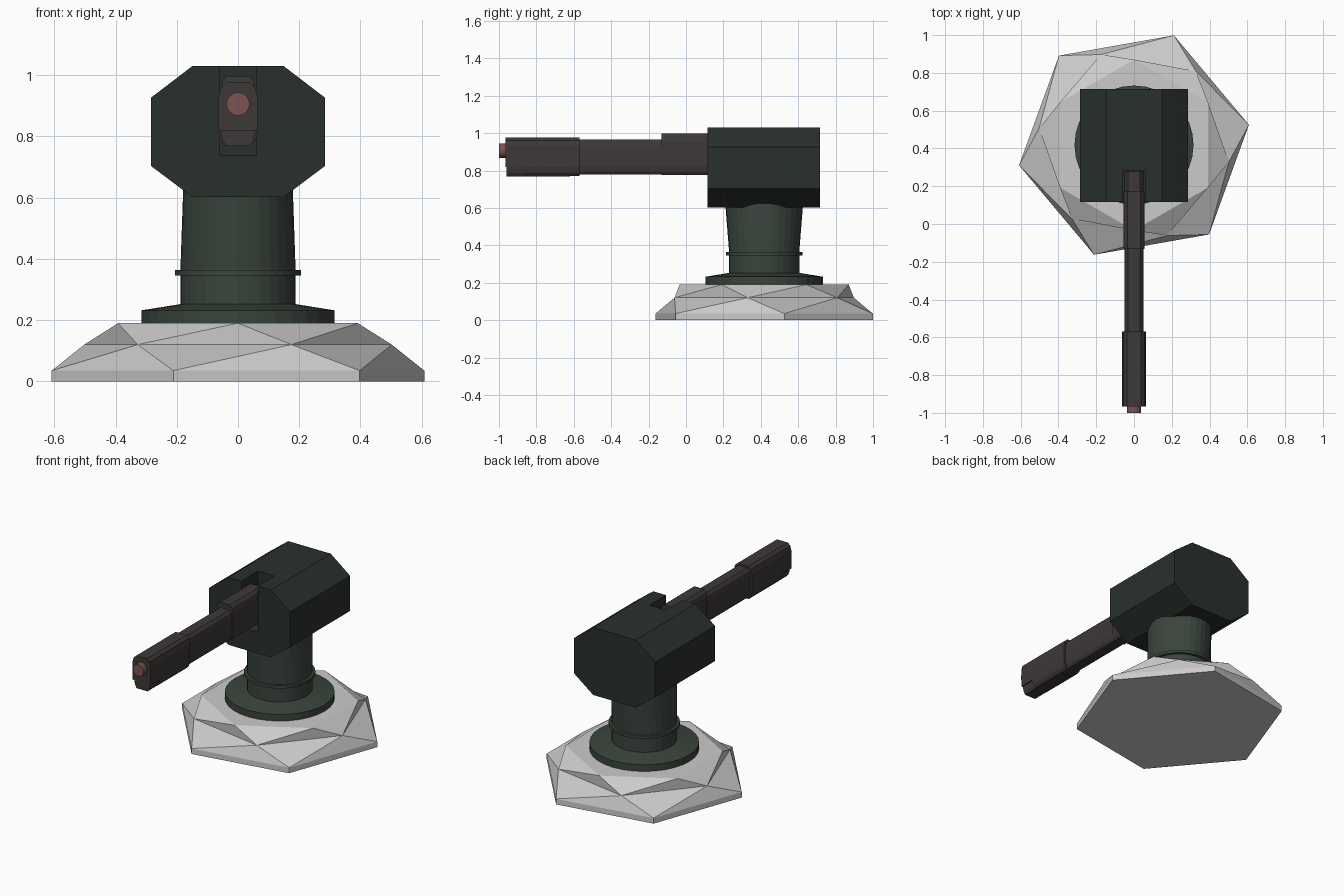
import bpy, bmesh, math

if "Cube" in bpy.data.objects:
    bpy.data.objects.remove(bpy.data.objects["Cube"])

CY = 0.418  # y of the pedestal axis


def material(name, rgb):
    m = bpy.data.materials.new(name)
    m.diffuse_color = (*rgb, 1)
    m.use_nodes = True
    m.node_tree.nodes["Principled BSDF"].inputs["Base Color"].default_value = m.diffuse_color
    return m


GREEN = material("dark_green", (0.022, 0.030, 0.024))
OLIVE = material("column_green", (0.042, 0.058, 0.046))
STEEL = material("gun_steel", (0.045, 0.040, 0.038))
RED = material("muzzle_red", (0.20, 0.085, 0.085))


def loft(name, rings, mat=None, twist=False):
    """Skin closed rings of points; twist splits each quad along its long diagonal."""
    bm = bmesh.new()
    rs = [[bm.verts.new(p) for p in r] for r in rings]
    n = len(rs[0])
    for i, (a, b) in enumerate(zip(rs, rs[1:])):
        for k in range(n):
            j = (k + 1) % n
            if twist and i == 1:
                bm.faces.new((a[k], a[j], b[j]))
                bm.faces.new((a[k], b[j], b[k]))
            elif twist and i == 2:
                bm.faces.new((a[k], b[j], b[k]))
                bm.faces.new((a[k], a[j], b[j]))
            else:
                bm.faces.new((a[k], a[j], b[j], b[k]))
    bm.faces.new(rs[0])
    bm.faces.new(rs[-1])
    bmesh.ops.recalc_face_normals(bm, faces=bm.faces)
    me = bpy.data.meshes.new(name)
    bm.to_mesh(me)
    bm.free()
    ob = bpy.data.objects.new(name, me)
    bpy.context.collection.objects.link(ob)
    if mat:
        me.materials.append(mat)
    return ob


def ring(rx, z, n, start=0.0, ry=None):
    ry = ry or rx
    return [(rx * math.cos(math.radians(start) + math.tau * k / n),
             CY + ry * math.sin(math.radians(start) + math.tau * k / n), z) for k in range(n)]


def prism(name, half, y0, y1, mat):
    """Extrude a mirrored x/z half profile (top to bottom) along y."""
    pts = half + [(-x, z) for x, z in reversed(half)]
    return loft(name, [[(x, y, z) for x, z in pts] for y in (y0, y1)], mat)


# Faceted hexagonal foundation, each level twisted by 20 degrees
loft("foundation", [ring(0.618, 0, 6, 10), ring(0.618, 0.035, 6, 10),
                    ring(0.51, 0.12, 6, -10), ring(0.452, 0.19, 6, -30)], twist=True)

# Turntable and column
loft("turntable", [ring(0.315, 0.185, 32), ring(0.315, 0.232, 32), ring(0.19, 0.252, 32)], OLIVE)
loft("column", [ring(0.188, 0.22, 32), ring(0.188, 0.37, 32), ring(0.178, 0.66, 32, ry=0.211)], OLIVE)
loft("column_collar", [ring(0.205, 0.345, 32), ring(0.205, 0.363, 32)], OLIVE)

# Octagonal housing with a slot for the gun
housing = prism("housing", [(0.149, 1.03), (0.285, 0.926), (0.285, 0.704), (0.149, 0.602)],
                0.116, 0.716, GREEN)
cutter = prism("slot_cutter", [(0.058, 1.1), (0.058, 0.737)], 0.0, 0.282, GREEN)
cutter.hide_render = True
cutter.hide_viewport = True
mod = housing.modifiers.new("slot", "BOOLEAN")
mod.operation = "DIFFERENCE"
mod.solver = "EXACT"
mod.object = cutter


def gun_profile(w, top, bottom):
    return [(w * 0.6, top), (w * 0.88, top - 0.015), (w, top - 0.045),
            (w, bottom + 0.05), (w * 0.88, bottom + 0.017), (w * 0.66, bottom)]


# Gun: barrel, rear sleeve and muzzle block
prism("barrel", gun_profile(0.051, 0.965, 0.778), -0.60, 0.28, STEEL)
prism("barrel_sleeve", gun_profile(0.0565, 0.998, 0.775), -0.132, 0.175, STEEL)
prism("muzzle_block", gun_profile(0.063, 0.976, 0.770), -0.87, -0.57, STEEL)
prism("muzzle_front", gun_profile(0.063, 0.976, 0.770)[:3] + [(0.063, 0.818)],
      -0.965, -0.868, STEEL)
prism("muzzle_lower_lip", [(0.056, 0.819), (0.05, 0.787), (0.038, 0.768)], -0.96, -0.62, STEEL)

# Red muzzle core
bpy.ops.mesh.primitive_cylinder_add(vertices=16, radius=0.038, depth=0.08,
                                    location=(0, -0.96, 0.906), rotation=(math.pi / 2, 0, 0))
core = bpy.context.object
core.name = "muzzle_core"
core.data.materials.append(RED)
